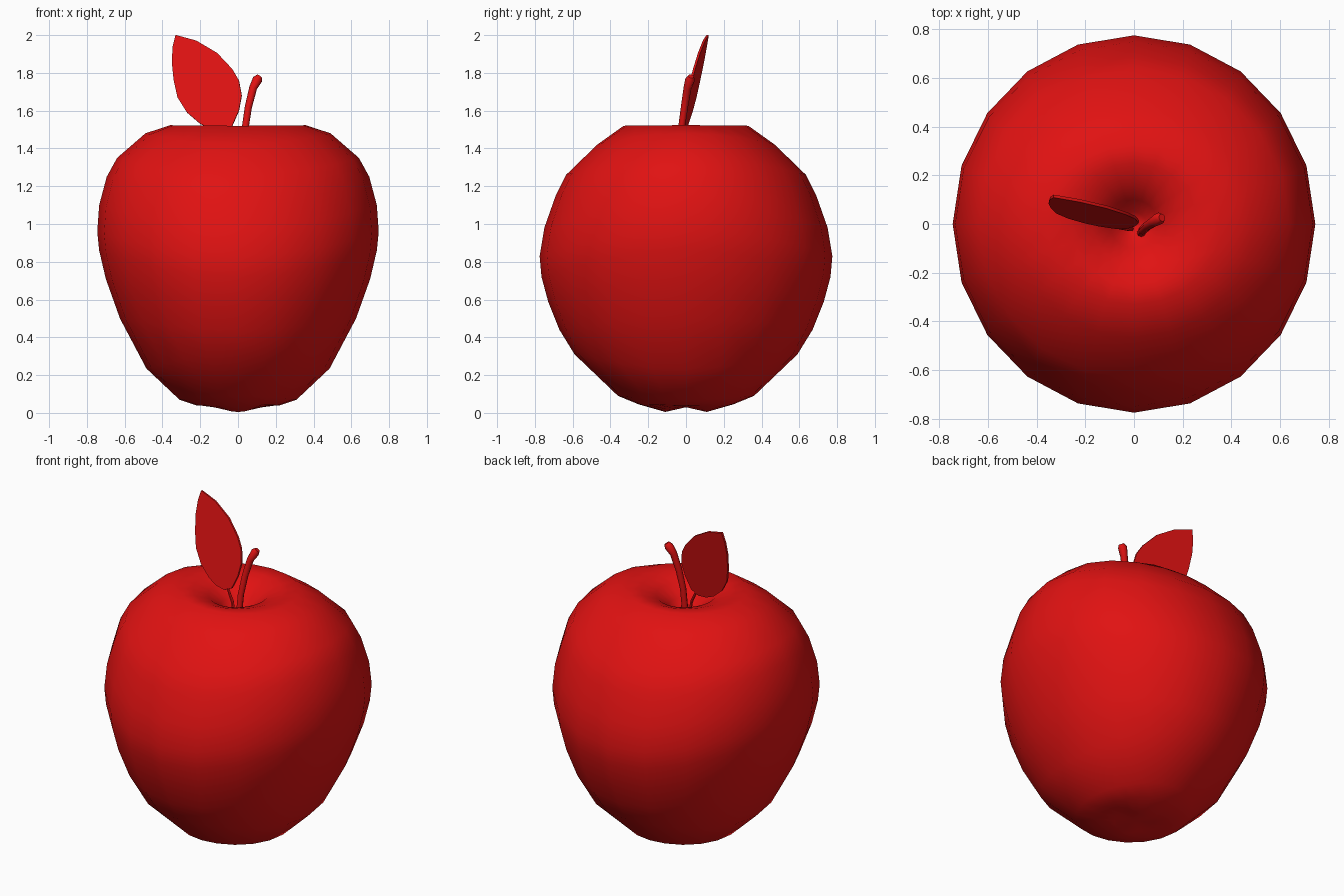
import bpy, bmesh, math
from mathutils import Vector

if "Cube" in bpy.data.objects:
    bpy.data.objects.remove(bpy.data.objects["Cube"])

red = bpy.data.materials.new("apple_red")
red.diffuse_color = (0.75, 0.006, 0.006, 1)
red.use_nodes = True
red.node_tree.nodes["Principled BSDF"].inputs["Base Color"].default_value = red.diffuse_color


def finish(name, bm, angle=40):
    bmesh.ops.recalc_face_normals(bm, faces=bm.faces)
    me = bpy.data.meshes.new(name)
    bm.to_mesh(me)
    bm.free()
    ob = bpy.data.objects.new(name, me)
    bpy.context.collection.objects.link(ob)
    me.materials.append(red)
    bpy.ops.object.select_all(action='DESELECT')
    ob.select_set(True)
    bpy.context.view_layer.objects.active = ob
    bpy.ops.object.shade_smooth_by_angle(angle=math.radians(angle))
    return ob


def skin(bm, rings):
    # Bridge equal-length vertex rings with quads
    for a, b in zip(rings, rings[1:]):
        n = len(a)
        for i in range(n):
            j = (i + 1) % n
            bm.faces.new((a[i], a[j], b[j], b[i]))


def tube(name, path, radii, sides=8):
    bm = bmesh.new()
    pts = [Vector(p) for p in path]
    rings = []
    for k, p in enumerate(pts):
        d = pts[min(k + 1, len(pts) - 1)] - pts[max(k - 1, 0)]
        u = d.cross(Vector((0, 1, 0))).normalized()
        v = d.cross(u).normalized()
        rings.append([bm.verts.new(p + radii[k] * (u * math.cos(t) + v * math.sin(t)))
                      for t in (2 * math.pi * i / sides for i in range(sides))])
    skin(bm, rings)
    bm.faces.new(rings[0])
    bm.faces.new(rings[-1])
    return finish(name, bm, 50)


# Fruit: 20-sided lathe blending the side profile (rx, zx) with the front-back one (ry, zy)
profile = [
    (0.05, 1.35, 0.05, 1.35), (0.10, 1.42, 0.10, 1.42), (0.17, 1.485, 0.17, 1.48),
    (0.26, 1.515, 0.25, 1.51), (0.36, 1.523, 0.33, 1.52), (0.49, 1.48, 0.47, 1.42),
    (0.64, 1.35, 0.635, 1.26), (0.695, 1.25, 0.69, 1.15), (0.735, 1.10, 0.75, 0.98),
    (0.745, 0.96, 0.775, 0.83), (0.735, 0.86, 0.765, 0.72), (0.70, 0.71, 0.73, 0.59),
    (0.625, 0.50, 0.67, 0.44), (0.485, 0.235, 0.59, 0.31), (0.31, 0.07, 0.36, 0.09),
    (0.22, 0.04, 0.25, 0.045), (0.11, 0.035, 0.11, 0.005),
]
SIDES = 20
bm = bmesh.new()
rings = []
for rx, zx, ry, zy in profile:
    ring = []
    for i in range(SIDES):
        t = 2 * math.pi * i / SIDES
        c, s = math.cos(t), math.sin(t)
        ring.append(bm.verts.new((rx * c, ry * s, zx * c * c + zy * s * s)))
    rings.append(ring)
skin(bm, rings)
for ring, z in ((rings[0], 1.33), (rings[-1], 0.03)):
    hub = bm.verts.new((0, 0, z))
    for i in range(SIDES):
        bm.faces.new((ring[i], ring[(i + 1) % SIDES], hub))
finish("fruit", bm, 60)

# Stem
tube("stem", [(0.03, -0.035, 1.36), (0.037, -0.025, 1.50), (0.055, -0.008, 1.62),
              (0.08, 0.008, 1.72), (0.103, 0.022, 1.765), (0.115, 0.026, 1.782)],
     [0.018, 0.018, 0.019, 0.021, 0.026, 0.016])

# Leaf: outline lying in a tilted plane, with a little thickness
outline = [(-0.33, 2.0), (-0.22, 1.97), (-0.11, 1.905), (-0.03, 1.82), (0.005, 1.76),
           (0.02, 1.68), (0.005, 1.60), (-0.03, 1.52), (-0.08, 1.495), (-0.14, 1.503),
           (-0.20, 1.53), (-0.27, 1.59), (-0.32, 1.67), (-0.34, 1.76), (-0.35, 1.86),
           (-0.345, 1.94)]
plane_y = lambda x, z: -0.312 + 0.193 * z - 0.123 * x
bm = bmesh.new()
half = Vector((0.123, 1, -0.193)).normalized() * 0.006
rings = [[bm.verts.new(Vector((x, plane_y(x, z), z)) + half * k) for x, z in outline]
         for k in (-1, 1)]
skin(bm, rings)
for ring in rings:
    bm.faces.new(ring)
finish("leaf", bm, 30)

# Leaf stalk
tube("leaf_stalk", [(-0.01, -0.02, 1.35), (-0.025, -0.02, 1.44), (-0.06, -0.015, 1.51)],
     [0.009, 0.009, 0.007], 6)
